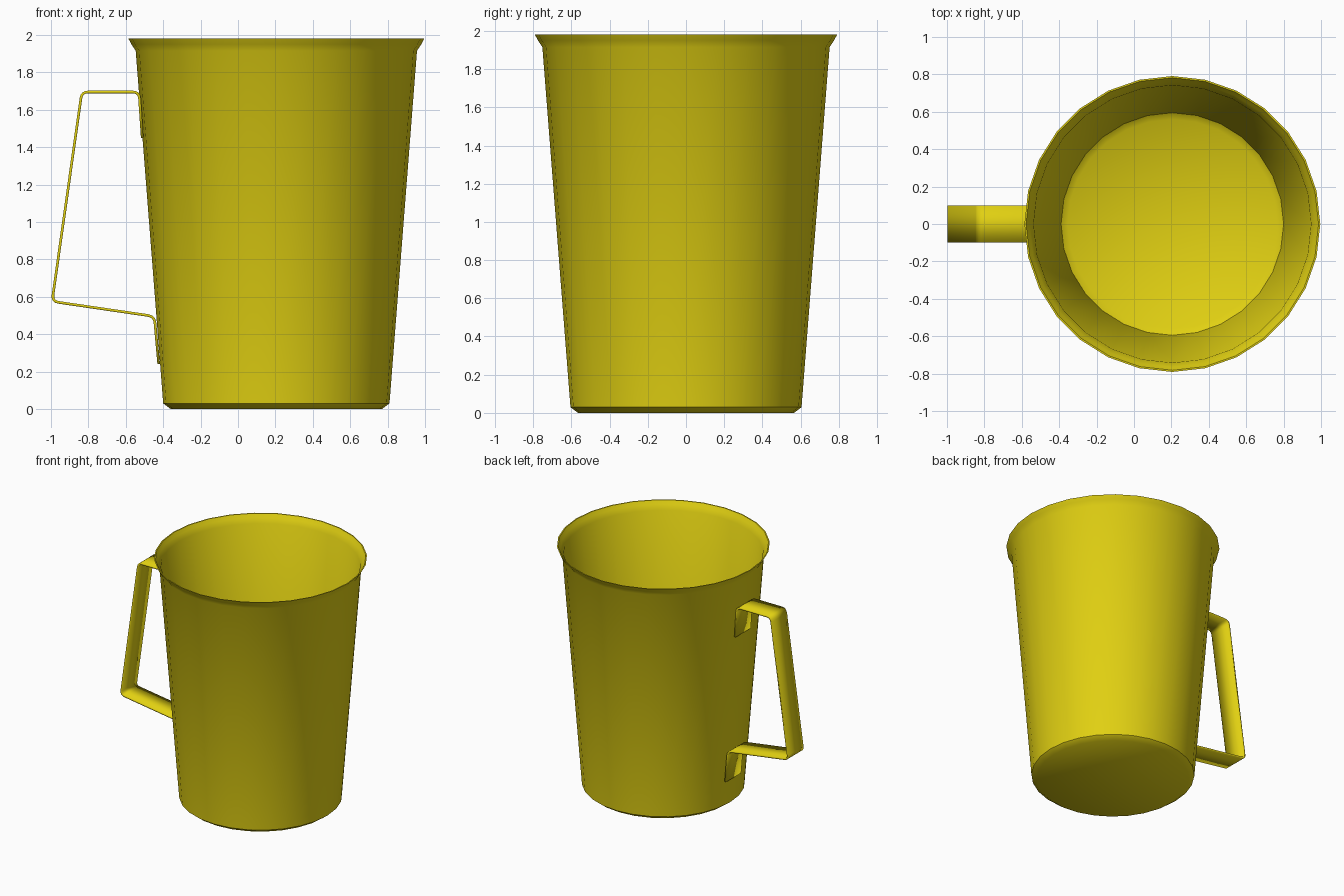
import bpy, bmesh, math
from mathutils import Vector

default = bpy.data.objects.get("Cube")
if default:
    bpy.data.objects.remove(default, do_unlink=True)

SIDES = 28
CUP_X = 0.205
WALL = 0.01

yellow = bpy.data.materials.new("mustard_yellow")
yellow.use_nodes = True
colour = (0.75, 0.63, 0.006, 1)
yellow.diffuse_color = colour
yellow.node_tree.nodes["Principled BSDF"].inputs["Base Color"].default_value = colour


def add_object(name, bm):
    mesh = bpy.data.meshes.new(name)
    bm.to_mesh(mesh)
    bm.free()
    mesh.materials.append(yellow)
    obj = bpy.data.objects.new(name, mesh)
    bpy.context.collection.objects.link(obj)
    mesh.shade_smooth()
    mesh.set_sharp_from_angle(angle=math.radians(45))
    return obj


def lathe(name, profile):
    bm = bmesh.new()
    verts = [bm.verts.new((r, 0, z)) for r, z in profile]
    edges = [bm.edges.new(pair) for pair in zip(verts, verts[1:])]
    bmesh.ops.spin(bm, geom=verts + edges, axis=(0, 0, 1), cent=(0, 0, 0),
                   angle=math.tau, steps=SIDES)
    bmesh.ops.remove_doubles(bm, verts=bm.verts, dist=0.0005)
    bmesh.ops.recalc_face_normals(bm, faces=bm.faces)
    return add_object(name, bm)


def rounded(path, radius, steps=4):
    """Replace each inner corner of a path with a small curve."""
    pts = [Vector(p) for p in path]
    out = [pts[0]]
    for a, b, c in zip(pts, pts[1:], pts[2:]):
        start = b + (a - b).normalized() * radius
        end = b + (c - b).normalized() * radius
        for i in range(steps + 1):
            t = i / steps
            out.append(start * (1 - t) ** 2 + b * 2 * t * (1 - t) + end * t * t)
    return out + [pts[-1]]


# Tapered cup with a chamfered base and flared rim, walled inside and out
outer = [(0, 0), (0.565, 0), (0.605, 0.03), (0.752, 1.915),
         (0.775, 1.95), (0.791, 1.98)]
inner = [(0.782, 1.98), (0.765, 1.952), (0.742, 1.915), (0.595, 0.035),
         (0.56, WALL), (0, WALL)]
cup = lathe("cup_body", outer + inner)
cup.location.x = CUP_X

# Bent strap handle with flat tabs against the wall
path = rounded([(-0.512, 1.45), (-0.529, 1.695), (-0.835, 1.695),
                (-0.994, 0.575), (-0.447, 0.495), (-0.424, 0.24)], 0.035)
bm = bmesh.new()
rows = [[bm.verts.new((p.x, y, p.y)) for y in (-0.098, 0.098)] for p in path]
for a, b in zip(rows, rows[1:]):
    bm.faces.new((a[0], a[1], b[1], b[0]))
bmesh.ops.recalc_face_normals(bm, faces=bm.faces)
handle = add_object("strap_handle", bm)
solid = handle.modifiers.new("thickness", "SOLIDIFY")
solid.thickness = 0.014
solid.offset = 0
solid.use_even_offset = True
